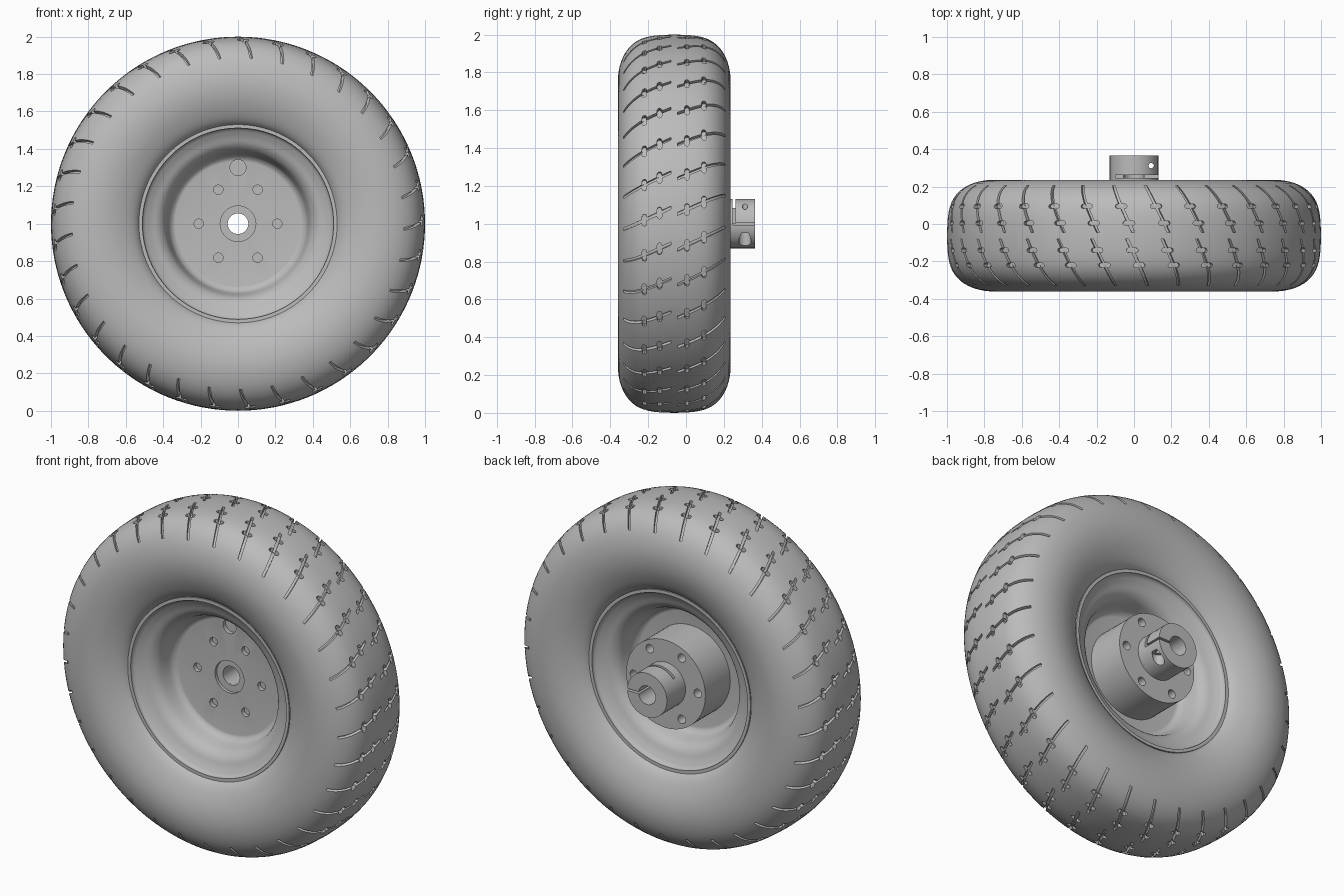
import bpy
import bmesh
from math import cos, sin, pi, tau
from mathutils import Matrix, Vector

if "Cube" in bpy.data.objects:
    bpy.data.objects.remove(bpy.data.objects["Cube"], do_unlink=True)

grey = bpy.data.materials.new("plain grey")
grey.use_nodes = True
grey.diffuse_color = (0.5, 0.5, 0.5, 1)
grey.node_tree.nodes["Principled BSDF"].inputs["Base Color"].default_value = (0.5, 0.5, 0.5, 1)

MID = -0.062      # middle plane of the tyre
AXLE = Vector((0, 0, 1))


def polar(r, a, y):
    return Vector((r * cos(a), y, r * sin(a)))


def finish(bm, name):
    bmesh.ops.recalc_face_normals(bm, faces=bm.faces)
    mesh = bpy.data.meshes.new(name)
    bm.to_mesh(mesh)
    bm.free()
    mesh.materials.append(grey)
    ob = bpy.data.objects.new(name, mesh)
    ob.location = AXLE
    bpy.context.collection.objects.link(ob)
    return ob


def loft(bm, rings, closed=False):
    """Join equal rings of points into a tube, capped unless closed."""
    rows = [[bm.verts.new(p) for p in ring] for ring in rings]
    n = len(rows[0])
    for i in range(len(rows) - (0 if closed else 1)):
        a, b = rows[i], rows[(i + 1) % len(rows)]
        for j in range(n):
            k = (j + 1) % n
            bm.faces.new((a[j], a[k], b[k], b[j]))
    if not closed:
        bm.faces.new(rows[0])
        bm.faces.new(rows[-1][::-1])


def lathe(name, profile, segs):
    bm = bmesh.new()
    loft(bm, [[polar(r, tau * i / segs, y) for r, y in profile]
              for i in range(segs)], closed=True)
    return finish(bm, name)


def rod(bm, radius, start, end, segs=24):
    start, end = Vector(start), Vector(end)
    d = end - start
    turn = d.to_track_quat('Z', 'Y').to_matrix().to_4x4()
    bmesh.ops.create_cone(bm, cap_ends=True, segments=segs, radius1=radius, radius2=radius,
                          depth=d.length,
                          matrix=Matrix.Translation((start + end) / 2) @ turn)


def block(bm, low, high):
    low, high = Vector(low), Vector(high)
    bmesh.ops.create_cube(bm, size=1, matrix=Matrix.Translation((low + high) / 2)
                          @ Matrix.Diagonal((high - low).to_4d()))


def cut(ob, bm):
    tool = finish(bm, "cutter")
    tool.hide_render = True
    mod = ob.modifiers.new("cut", 'BOOLEAN')
    mod.operation = 'DIFFERENCE'
    mod.solver = 'MANIFOLD'
    mod.object = tool
    bpy.context.view_layer.objects.active = ob
    bpy.ops.object.modifier_apply(modifier=mod.name)
    bpy.data.objects.remove(tool, do_unlink=True)


def smooth(ob, degrees=35):
    bpy.ops.object.select_all(action='DESELECT')
    ob.select_set(True)
    bpy.context.view_layer.objects.active = ob
    bpy.ops.object.shade_smooth_by_angle(angle=degrees * pi / 180)


def curve_through(pts, steps):
    """Smooth curve through the points (Catmull-Rom)."""
    p = [Vector(q) for q in pts]
    p = [2 * p[0] - p[1]] + p + [2 * p[-1] - p[-2]]
    out = []
    for a, b, c, d in zip(p, p[1:], p[2:], p[3:]):
        for s in range(steps):
            t = s / steps
            out.append(b + (c - a) * t / 2 + (a - 2.5 * b + 2 * c - d / 2) * t * t
                       + (1.5 * (b - c) + (d - a) / 2) * t ** 3)
    return out + [p[-2]]


# Tyre: half section as (radius, offset from the middle plane), mirrored
half = curve_through([(1, 0), (0.995, 0.1), (0.975, 0.18), (0.93, 0.24), (0.86, 0.28),
                      (0.77, 0.298), (0.68, 0.29), (0.6, 0.262), (0.55, 0.232), (0.525, 0.2)], 3)
section = [(r, MID + d) for r, d in half] + [(r, MID - d) for r, d in reversed(half[1:])]
tyre = lathe("tyre", section, 132)


def tread_radius(y):
    d = abs(y - MID)
    for a, b in zip(half, half[1:]):
        if a.y <= d <= b.y:
            return a.x + (b.x - a.x) * (d - a.y) / (b.y - a.y)


# Tread: slanted grooves in two rows, each crossed by two short rounded sipes
COUNT, SLANT, DEPTH = 33, 0.47, 0.022
rows = [(-0.33, -0.08, 0.05, (-0.22, -0.14)), (-0.045, 0.205, 0, (0.005, 0.095))]
grooves, sipes = bmesh.new(), bmesh.new()
for i in range(COUNT):
    for y0, y1, shift, bars in rows:
        base = pi / 2 + 0.025 + shift + tau * i / COUNT
        rings = []
        for s in range(9):
            y = y0 + (y1 - y0) * s / 8
            r, a, w = tread_radius(y), base + SLANT * y, 0.008
            rings.append([polar(r - DEPTH, a - w, y), polar(r - DEPTH, a + w, y),
                          polar(r + 0.04, a + w, y), polar(r + 0.04, a - w, y)])
        loft(grooves, rings)
        for y in bars:
            r, a = tread_radius(y), base + SLANT * y
            pill = []
            for k in range(10):
                t = pi * (k % 5) / 4 - pi / 2
                side = 1 if k < 5 else -1
                pill.append((a + side * (0.02 + 0.012 * cos(t)), y + side * 0.012 * sin(t)))
            loft(sipes, [[polar(q, b, v) for b, v in pill] for q in (r - DEPTH, r + 0.04)])
cut(tyre, grooves)
cut(tyre, sipes)
smooth(tyre)

# Rim: dished on both sides with a raised lip
dish = [(0.335, 0.018)] + [tuple(p) for p in curve_through(
    [(0.345, 0.02), (0.366, 0.04), (0.38, 0.085), (0.395, 0.125), (0.425, 0.155),
     (0.465, 0.172), (0.505, 0.195)], 3)]
dish += [(0.511, 0.205), (0.511, 0.215), (0.53, 0.215), (0.53, 0.18)]
front = [(0.055, MID), (0.095, MID), (0.095, MID - 0.018)] + [(r, MID - d) for r, d in dish]
back = [(r, MID + d) for r, d in reversed(dish)] + [(0.055, MID + 0.018)]
rim = lathe("rim", front + back, 96)
bolts = [polar(0.21, tau * i / 6, 0) for i in range(6)]
holes = bmesh.new()
for p in bolts:
    rod(holes, 0.025, (p.x, -0.1, p.z), (p.x, -0.052, p.z))
rod(holes, 0.043, (0, -0.2, 0.3), (0, -0.055, 0.3), 32)
cut(rim, holes)
smooth(rim)

# Hub: thick drum behind the rim with blind bolt holes
hub = lathe("hub", [(0.055, -0.055), (0.26, -0.055), (0.26, 0.19), (0.055, 0.19)], 64)
holes = bmesh.new()
for p in bolts:
    rod(holes, 0.025, (p.x, 0.1, p.z), (p.x, 0.25, p.z))
cut(hub, holes)
smooth(hub)

# Shaft clamp: split collar with a clearance cut and a screw hole
clamp = lathe("shaft_clamp", [(0.055, 0.18), (0.13, 0.18), (0.13, 0.365), (0.055, 0.365)], 64)
slit = bmesh.new()
block(slit, (0.02, 0.245, -0.006), (0.2, 0.4, 0.006))
cut(clamp, slit)
relief = bmesh.new()
block(relief, (-0.1, 0.245, 0), (0.2, 0.262, 0.2))
cut(clamp, relief)
for radius, low, high in ((0.014, -0.2, 0.2), (0.033, -0.2, -0.05)):
    screw = bmesh.new()
    rod(screw, radius, (0.092, 0.312, low), (0.092, 0.312, high))
    cut(clamp, screw)
smooth(clamp)
